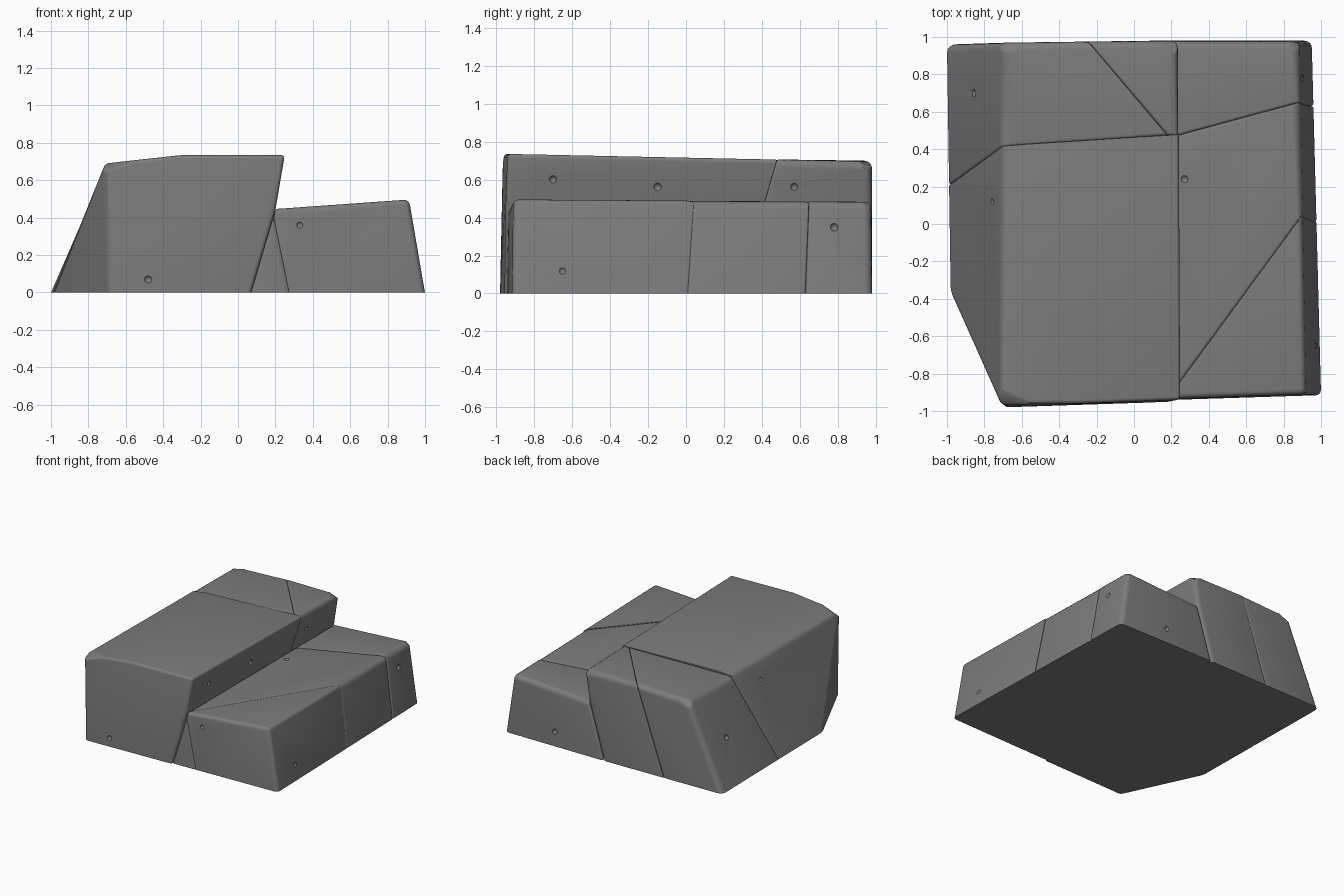
import bpy
import bmesh
from mathutils import Vector

old = bpy.data.objects.get("Cube")
if old:
    bpy.data.objects.remove(old, do_unlink=True)

stone = bpy.data.materials.new("grey stone")
stone.use_nodes = True
GREY = (0.2, 0.2, 0.2, 1)
stone.diffuse_color = GREY
stone.node_tree.nodes["Principled BSDF"].inputs["Base Color"].default_value = GREY


def plane(a, b, c):
    """Point and normal of the plane through three points."""
    a, b, c = Vector(a), Vector(b), Vector(c)
    return a, (b - a).cross(c - a).normalized()


def facing(pl, direction):
    """Same plane with its normal turned towards a direction."""
    co, n = pl
    return (co, n) if n.dot(Vector(direction)) > 0 else (co, -n)


def flip(pl):
    return pl[0], -pl[1]


def apply(ob, mod):
    bpy.context.view_layer.objects.active = ob
    ob.select_set(True)
    bpy.ops.object.modifier_apply(modifier=mod.name)


def block(name, points, cuts, pits=()):
    """Convex stone trimmed by planes, with worn edges, tight seams and pits."""
    bm = bmesh.new()
    for p in points:
        bm.verts.new(p)
    hull = bmesh.ops.convex_hull(bm, input=bm.verts)
    loose = {v for v in hull["geom_interior"] if isinstance(v, bmesh.types.BMVert)}
    bmesh.ops.delete(bm, geom=list(loose), context="VERTS")
    for co, n in cuts:
        geom = bm.verts[:] + bm.edges[:] + bm.faces[:]
        bmesh.ops.bisect_plane(bm, geom=geom, plane_co=co, plane_no=n, clear_outer=True)
        rim = [e for e in bm.edges if e.is_boundary]
        if rim:
            bmesh.ops.holes_fill(bm, edges=rim, sides=0)
    bmesh.ops.remove_doubles(bm, verts=bm.verts, dist=0.004)
    bmesh.ops.dissolve_limit(bm, angle_limit=0.09, verts=bm.verts, edges=bm.edges)
    bmesh.ops.recalc_face_normals(bm, faces=bm.faces)

    # seams wear less than outer edges, and the base stays crisp
    weight = bm.edges.layers.float.new("bevel_weight_edge")
    for e in bm.edges:
        seam = any(abs(f.normal.dot(n)) > 0.99 for f in e.link_faces for _, n in cuts)
        e[weight] = 0.35 if seam else 1
        if all(v.co.z < 0.001 for v in e.verts):
            e[weight] = 0
    me = bpy.data.meshes.new(name)
    bm.to_mesh(me)
    bm.free()
    me.materials.append(stone)
    ob = bpy.data.objects.new(name, me)
    bpy.context.collection.objects.link(ob)
    bpy.ops.object.select_all(action="DESELECT")
    bev = ob.modifiers.new("worn edges", "BEVEL")
    bev.limit_method = "WEIGHT"
    bev.width = 0.045
    bev.segments = 4
    apply(ob, bev)

    # small weathering pits
    for p in pits:
        bpy.ops.mesh.primitive_ico_sphere_add(subdivisions=2, radius=0.022, location=p)
        cutter = bpy.context.object
        cutter.hide_render = True
        cutter.data.materials.append(stone)
        cutter.select_set(False)
        cut = ob.modifiers.new("pit", "BOOLEAN")
        cut.operation = "DIFFERENCE"
        cut.object = cutter
        apply(ob, cut)
        bpy.data.objects.remove(cutter, do_unlink=True)
    bpy.ops.object.select_all(action="DESELECT")
    ob.select_set(True)
    bpy.context.view_layer.objects.active = ob
    bpy.ops.object.shade_smooth_by_angle(angle=0.6)
    return ob


# overall shapes of the tall and the low course
tall = [(-1, 0.96, 0), (-0.98, -0.36, 0), (-0.69, -0.98, 0), (0.07, -0.955, 0),
        (0.07, 0.98, 0),
        (-0.71, -0.965, 0.69), (-0.3, -0.96, 0.735), (0.25, -0.94, 0.735),
        (0.2, -0.95, 0.44), (0.2, 0.98, 0.44),
        (-0.7, 0.97, 0.68), (-0.3, 0.975, 0.7), (0.24, 0.98, 0.695)]
low = [(-0.1, -0.95, 0), (1, -0.915, 0), (0.95, 0.98, 0), (-0.1, 0.98, 0),
       (-0.1, -0.945, 0.425), (0.915, -0.91, 0.497), (0.88, 0.975, 0.485),
       (-0.1, 0.975, 0.425)]

# seams between stones
cross = facing(plane((-0.7, 0.42, 0.69), (0.22, 0.48, 0.71), (-0.98, 0.21, 0)), (0, 1, 0))
slant = facing(plane((0.18, 0.48, 0.71), (-0.22, 0.95, 0.7), (-0.49, 0.98, 0)), (1, 0, 0))
riser = facing(plane((0.07, -1, 0), (0.07, 1, 0), (0.2, 0, 0.44)), (-1, 0, 0))
front_split = facing(plane((0.22, -0.88, 0.44), (0.9, 0.05, 0.49), (0.98, 0.02, 0)), (0, 1, 0))
back_split = facing(plane((0.22, 0.47, 0.44), (0.88, 0.65, 0.48), (0.95, 0.63, 0)), (0, 1, 0))


def chip(co, n):
    return Vector(co), Vector(n).normalized()


# tall course
block("tall_front_stone", tall,
      [cross, chip((-0.62, -0.94, 0.69), (-0.3, -0.5, 0.8))],
      [(-0.48, -0.98, 0.07), (-0.77, 0.12, 0.56), (0.235, -0.7, 0.6), (0.225, -0.15, 0.56)])
block("tall_back_left_stone", tall,
      [flip(cross), flip(slant), chip((0.2, 0.95, 0.68), (0.3, 0.5, 0.8))],
      [(0.23, 0.57, 0.56)])
block("tall_back_right_stone", tall,
      [flip(cross), slant, chip((-0.66, 0.94, 0.67), (-0.3, 0.6, 0.7))],
      [(-0.86, 0.7, 0.33)])

# low course
block("low_front_stone", low, [riser, front_split],
      [(0.33, -0.945, 0.36), (0.985, -0.65, 0.12)])
block("low_middle_stone", low, [riser, flip(front_split), back_split],
      [(0.27, 0.24, 0.46)])
block("low_back_stone", low,
      [riser, flip(back_split), chip((0.87, 0.94, 0.47), (0.5, 0.5, 0.7))],
      [(0.91, 0.78, 0.35), (0.5, 0.985, 0.12)])
